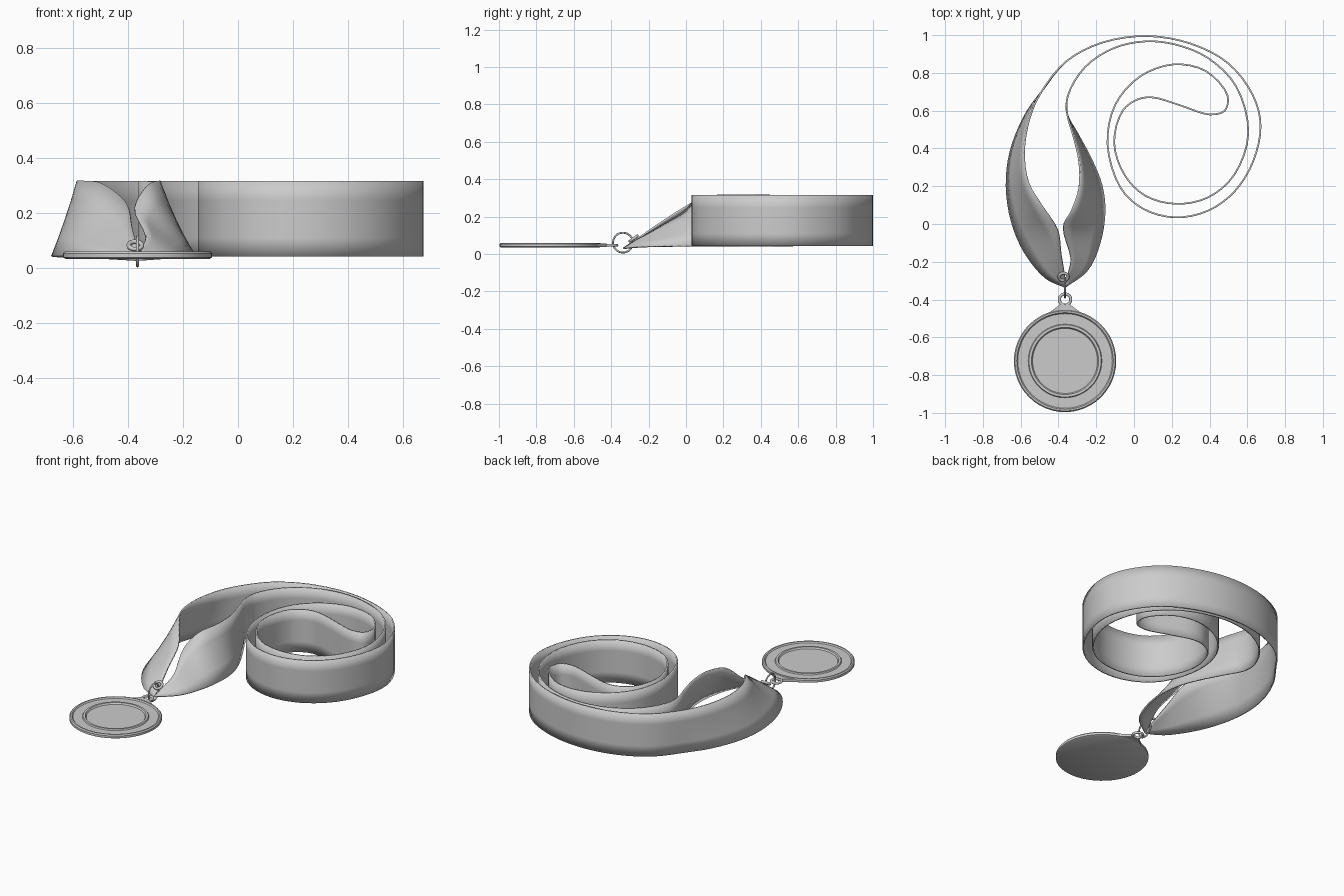
import bpy, bmesh, math
from mathutils import Vector

if "Cube" in bpy.data.objects:
    bpy.data.objects.remove(bpy.data.objects["Cube"])

LO, HI = 0.042, 0.316
CX = -0.365


def make_object(name, bm, angle=35):
    me = bpy.data.meshes.new(name)
    bmesh.ops.recalc_face_normals(bm, faces=bm.faces)
    bm.to_mesh(me)
    bm.free()
    ob = bpy.data.objects.new(name, me)
    bpy.context.collection.objects.link(ob)
    bpy.ops.object.select_all(action='DESELECT')
    ob.select_set(True)
    bpy.context.view_layer.objects.active = ob
    bpy.ops.object.shade_smooth_by_angle(angle=math.radians(angle))
    return ob


def spline(pts, steps):
    """Centripetal Catmull-Rom through n-dimensional points."""
    first = [2 * a - b for a, b in zip(pts[0], pts[1])]
    last = [2 * a - b for a, b in zip(pts[-1], pts[-2])]
    p = [Vector(q) for q in [first] + list(pts) + [last]]
    out = []
    for i in range(1, len(p) - 2):
        q = p[i - 1:i + 3]
        t = [0.0]
        for k in range(3):
            t.append(t[-1] + max((q[k + 1] - q[k]).length, 1e-5) ** 0.5)
        for s in range(steps):
            u = t[1] + (t[2] - t[1]) * s / steps
            mix = lambda a, b, i, j: a * ((t[j] - u) / (t[j] - t[i])) + b * ((u - t[i]) / (t[j] - t[i]))
            a1, a2, a3 = (mix(q[k], q[k + 1], k, k + 1) for k in range(3))
            out.append(mix(mix(a1, a2, 0, 2), mix(a2, a3, 1, 3), 1, 2))
    out.append(p[-2])
    return out


def torus(name, centre, major, minor, tilt=(0, 0, 0), n=32, m=10):
    bpy.ops.mesh.primitive_torus_add(location=centre, rotation=tilt, major_segments=n,
                                     minor_segments=m, major_radius=major, minor_radius=minor)
    ob = bpy.context.object
    ob.name = name
    bpy.ops.object.shade_smooth()
    return ob


# Ribbon: lower and upper edge of the left strand, from the tip to the coil
left = [(-.365, -.335, .03, -.365, -.275, .07),
        (-.47, -.285, .036, -.385, -.16, .15),
        (-.58, -.15, LO, -.405, -.03, .235),
        (-.65, .02, LO, -.49, .10, .305),
        (-.675, .20, LO, -.56, .22, HI),
        (-.655, .38, LO, -.582, .38, HI),
        (-.58, .57, LO, -.553, .56, HI)]
# Upright coil, outer strand in to the fold and back out
coil = [(-.49, .70), (-.36, .86), (-.17, .96), (.07, .995), (.30, .955), (.50, .85), (.63, .68),
        (.67, .52), (.63, .33), (.53, .17), (.39, .07), (.22, .035), (.05, .08), (-.07, .19),
        (-.14, .42), (-.10, .63), (.03, .78), (.21, .845), (.38, .81), (.495, .68), (.48, .60),
        (.40, .58), (.24, .63), (.10, .67), (.02, .66), (-.06, .60), (-.105, .43), (-.05, .26),
        (.06, .15), (.22, .107), (.39, .14), (.53, .26), (.605, .48), (.54, .73), (.39, .88),
        (.22, .95), (.06, .967), (-.11, .93), (-.26, .83), (-.35, .68), (-.353, .58)]
# Right strand, from the coil to the tip
right = [(-.30, .48, LO, -.322, .47, HI),
         (-.225, .34, LO, -.29, .33, HI),
         (-.17, .20, LO, -.29, .19, HI),
         (-.155, .06, LO, -.33, .07, .30),
         (-.18, -.10, LO, -.375, -.02, .22),
         (-.25, -.25, .038, -.335, -.18, .12),
         (-.365, -.335, .03, -.35, -.27, .07)]
rows = left + [(x, y, LO, x, y, HI) for x, y in coil] + right
bm = bmesh.new()
ACROSS = 4
grid = []
for v in spline(rows, 4):
    a, b = Vector(v[:3]), Vector(v[3:])
    grid.append([bm.verts.new(a.lerp(b, k / ACROSS)) for k in range(ACROSS + 1)])
for r, s in zip(grid, grid[1:]):
    for k in range(ACROSS):
        bm.faces.new((r[k], s[k], s[k + 1], r[k + 1]))
ribbon = make_object("ribbon", bm, 50)
mod = ribbon.modifiers.new("thickness", 'SOLIDIFY')
mod.thickness = 0.009
mod.offset = 0

# Medal disc: lathed profile with raised rim and raised inner ring
profile = [(0, .034), (.262, .034), (.271, .039), (.271, .053), (.265, .060), (.256, .060),
           (.250, .053), (.195, .053), (.191, .060), (.178, .060), (.172, .051), (0, .051)]
bm = bmesh.new()
vs = [bm.verts.new((r, 0, z)) for r, z in profile]
es = [bm.edges.new(e) for e in zip(vs, vs[1:])]
bmesh.ops.spin(bm, geom=vs + es, axis=(0, 0, 1), cent=(0, 0, 0), angle=2 * math.pi, steps=48)
bmesh.ops.remove_doubles(bm, verts=bm.verts, dist=1e-4)
medal = make_object("medal_disc", bm)
medal.location = (CX, -.725, 0)

# Tapered tab joining the disc to its loop
bm = bmesh.new()
outline = [(-.085, -.470), (.085, -.470), (.025, -.425), (-.025, -.425)]
face = bm.faces.new([bm.verts.new((CX + x, y, .038)) for x, y in outline])
ext = bmesh.ops.extrude_face_region(bm, geom=[face])
bmesh.ops.translate(bm, vec=(0, 0, .018),
                    verts=[g for g in ext["geom"] if isinstance(g, bmesh.types.BMVert)])
make_object("medal_tab", bm)

# Loop on the medal, upright link ring, and eyelet on the ribbon
torus("medal_loop", (CX, -.40, .047), .030, .008)
torus("link_ring", (CX, -.337, .061), .053, .005, (0, math.pi / 2, 0))
torus("ribbon_eyelet", (CX - .008, -.280, .083), .024, .008, (math.radians(35), 0, 0))
